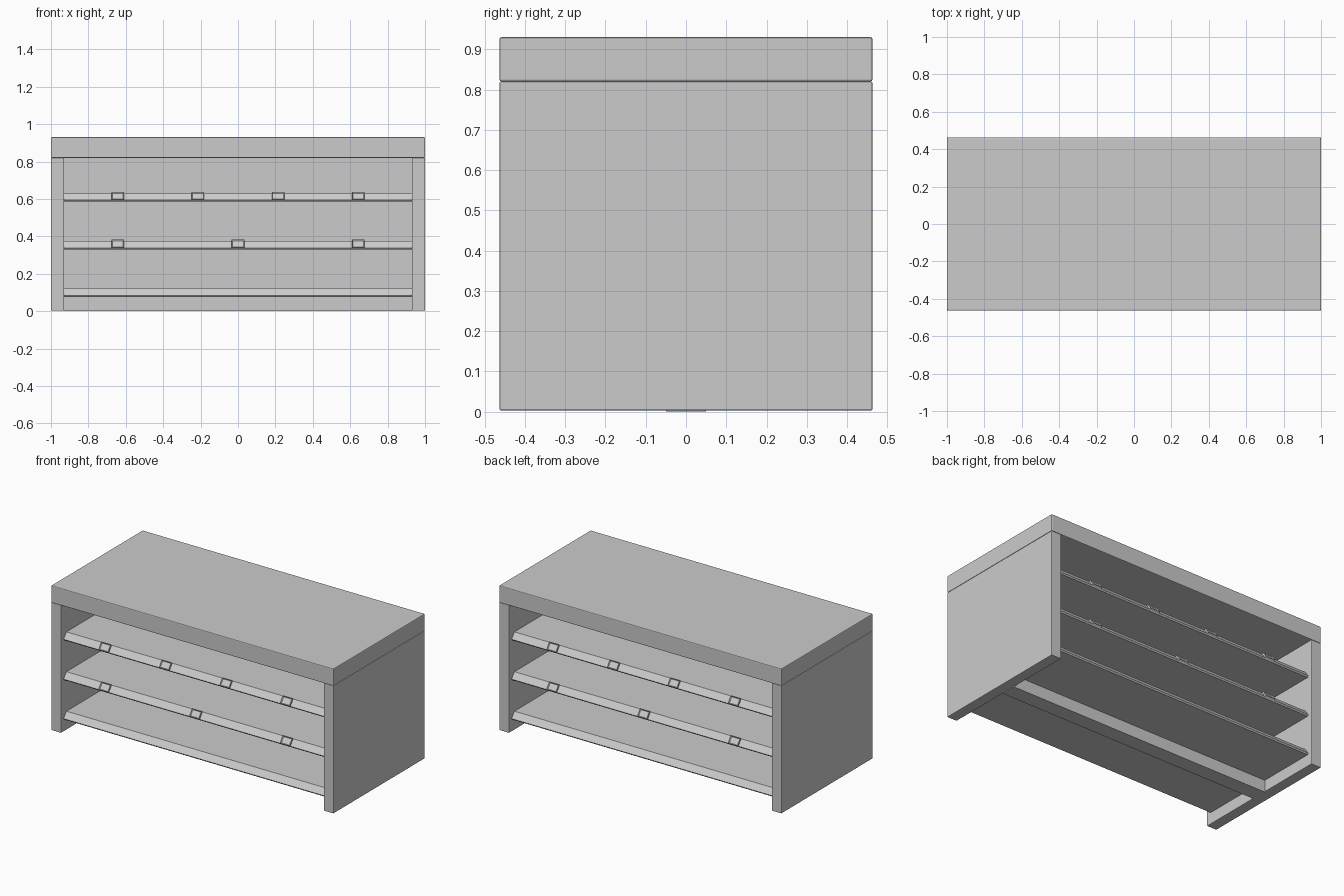
import bpy, bmesh, math
from mathutils import Matrix

if "Cube" in bpy.data.objects:
    bpy.data.objects.remove(bpy.data.objects["Cube"])


def finish(name, bm, bevel=0.0):
    bmesh.ops.recalc_face_normals(bm, faces=bm.faces)
    me = bpy.data.meshes.new(name)
    bm.to_mesh(me)
    bm.free()
    ob = bpy.data.objects.new(name, me)
    bpy.context.collection.objects.link(ob)
    if bevel:
        mod = ob.modifiers.new("soft_edges", 'BEVEL')
        mod.width = bevel
        mod.segments = 2
    return ob


def box(name, x, y, z, bevel=0.0):
    bm = bmesh.new()
    bmesh.ops.create_cube(bm, size=1)
    for v in bm.verts:
        for i, (lo, hi) in enumerate((x, y, z)):
            v.co[i] = lo + (v.co[i] + 0.5) * (hi - lo)
    return finish(name, bm, bevel)


def shelf(name, z):
    # Double-sided board with sloped front and back lips
    half = [(0.43, 0.0), (0.436, 0.008), (0.408, 0.045)]
    prof = half + [(-y, h) for y, h in reversed(half)]
    bm = bmesh.new()
    face = bm.faces.new([bm.verts.new((-0.93, y, z + h)) for y, h in prof])
    ext = bmesh.ops.extrude_face_region(bm, geom=[face], use_keep_orig=True)
    verts = [g for g in ext["geom"] if isinstance(g, bmesh.types.BMVert)]
    bmesh.ops.translate(bm, verts=verts, vec=(1.86, 0, 0))
    return finish(name, bm)


def price_tag(name, x, z, turn):
    # Framed label holder lying on the sloped lip
    bm = bmesh.new()
    bmesh.ops.create_cube(bm, size=1)
    bmesh.ops.scale(bm, verts=bm.verts, vec=(0.067, 0.016, 0.048))
    bmesh.ops.recalc_face_normals(bm, faces=bm.faces)
    bm.faces.ensure_lookup_table()
    front = min(bm.faces, key=lambda f: f.calc_center_median().y)
    bmesh.ops.inset_region(bm, faces=[front], thickness=0.007)
    bmesh.ops.translate(bm, verts=front.verts, vec=(0, 0.005, 0))
    place = (Matrix.Rotation(turn, 4, 'Z')
             @ Matrix.Translation((x, -0.424, z + 0.028))
             @ Matrix.Rotation(math.radians(-36), 4, 'X'))
    bm.transform(place)
    return finish(name, bm)


# Top slab, end panels and centre divider
box("top_slab", (-1, 1), (-0.463, 0.463), (0.82, 0.93), 0.005)
for side, label in ((-1, "left"), (1, "right")):
    xs = sorted((side * 0.93, side * 1.0))
    box(f"{label}_end_panel", xs, (-0.463, 0.463), (0.003, 0.82), 0.004)
box("centre_divider", (-0.93, 0.93), (-0.05, 0.05), (0.0, 0.82))

# Shelves, with tags on both sides of the upper two
shelves = (("bottom", 0.077, ()),
           ("middle", 0.33, (-0.643, 0, 0.643)),
           ("upper", 0.585, (-0.643, -0.214, 0.214, 0.643)))
for label, z, tags in shelves:
    shelf(f"{label}_shelf", z)
    for turn, face in ((0, "front"), (math.pi, "back")):
        for i, x in enumerate(tags):
            price_tag(f"{label}_{face}_tag_{i + 1}", x, z, turn)
